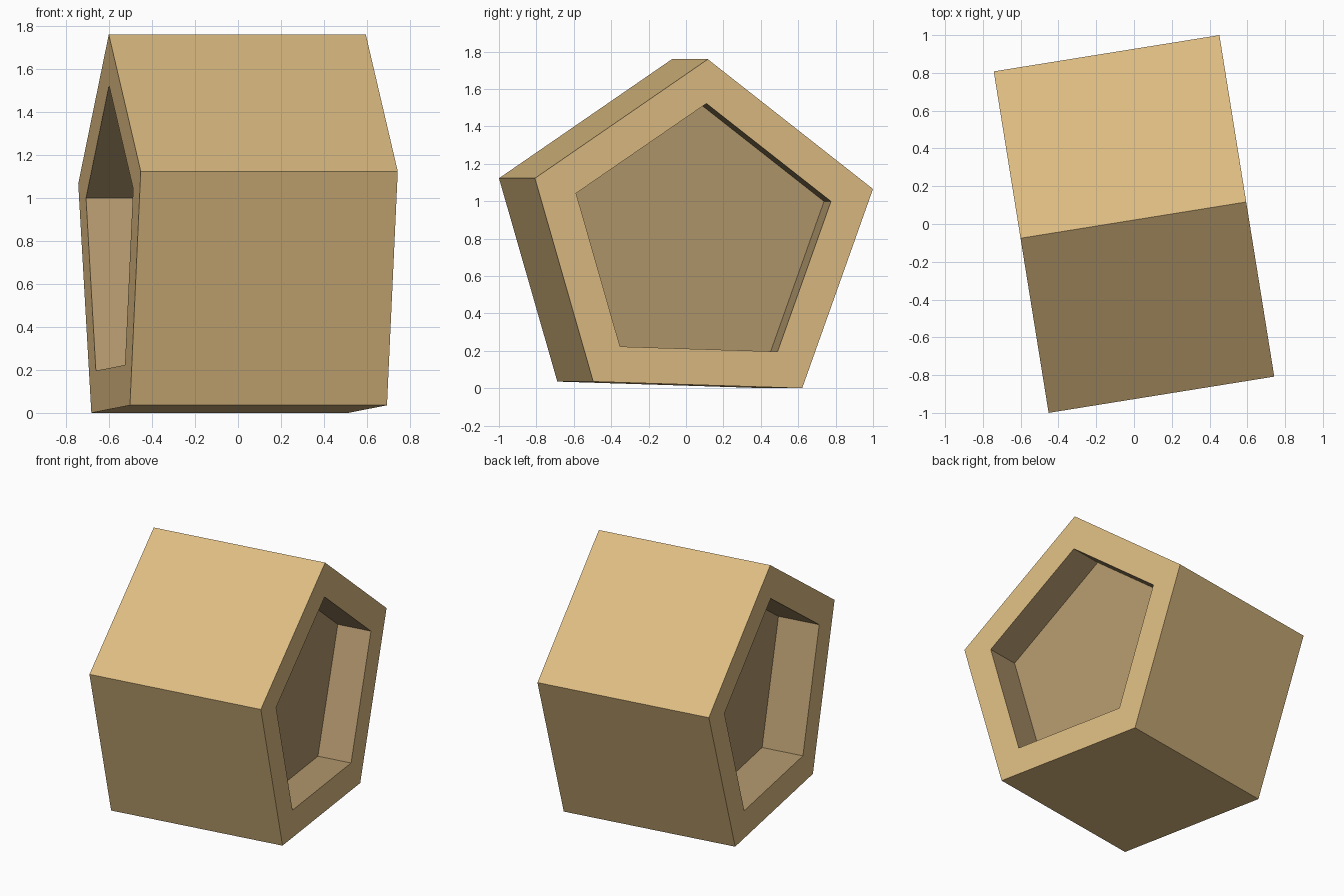
import bpy, bmesh
from math import sin, cos, radians
from mathutils import Matrix, Vector

cube = bpy.data.objects.get("Cube")
if cube:
    bpy.data.objects.remove(cube, do_unlink=True)


def make_material(name, rgb):
    mat = bpy.data.materials.new(name)
    mat.use_nodes = True
    color = (*rgb, 1)
    mat.diffuse_color = color
    mat.node_tree.nodes["Principled BSDF"].inputs["Base Color"].default_value = color
    return mat


RADIUS, INNER = 0.963, 0.67
HALF_LENGTH = 0.605
TILT, YAW = radians(1.8), radians(9.13)
DEPTH_LEFT, DEPTH_RIGHT = 0.234, 0.288

bm = bmesh.new()

# Pentagonal prism lying along x
angles = [TILT + radians(72 * i) for i in range(5)]
ring = [bm.verts.new((-HALF_LENGTH, RADIUS * sin(a), RADIUS * cos(a))) for a in angles]
end = bm.faces.new(ring)
ext = bmesh.ops.extrude_face_region(bm, geom=[end], use_keep_orig=True)
moved = [v for v in ext["geom"] if isinstance(v, bmesh.types.BMVert)]
bmesh.ops.translate(bm, verts=moved, vec=(2 * HALF_LENGTH, 0, 0))
bmesh.ops.recalc_face_normals(bm, faces=bm.faces)

# Straight-walled recess in each end
ends = [f for f in bm.faces if abs(f.normal.x) > 0.9]
for face in ends:
    inward = -face.normal.copy()
    depth = DEPTH_RIGHT if inward.x > 0 else DEPTH_LEFT
    bmesh.ops.inset_individual(bm, faces=[face],
                               thickness=(RADIUS - INNER) * cos(radians(36)))
    floor = bmesh.ops.extrude_discrete_faces(bm, faces=[face])["faces"][0]
    bmesh.ops.translate(bm, verts=floor.verts, vec=inward * depth)
    for edge in floor.edges:
        for f in edge.link_faces:
            f.material_index = 1

bmesh.ops.recalc_face_normals(bm, faces=bm.faces)

# Turn the prism and stand it on the ground
bm.transform(Matrix.Rotation(YAW, 4, 'Z'))
for axis in range(3):
    values = [v.co[axis] for v in bm.verts]
    shift = Vector((0, 0, 0))
    shift[axis] = -min(values) if axis == 2 else -(min(values) + max(values)) / 2
    bmesh.ops.translate(bm, verts=bm.verts, vec=shift)

mesh = bpy.data.meshes.new("pentagonal_block")
bm.to_mesh(mesh)
bm.free()
mesh.materials.append(make_material("light tan", (0.72, 0.50, 0.22)))
mesh.materials.append(make_material("brown tan", (0.45, 0.315, 0.155)))
block = bpy.data.objects.new("pentagonal_block", mesh)
bpy.context.collection.objects.link(block)
